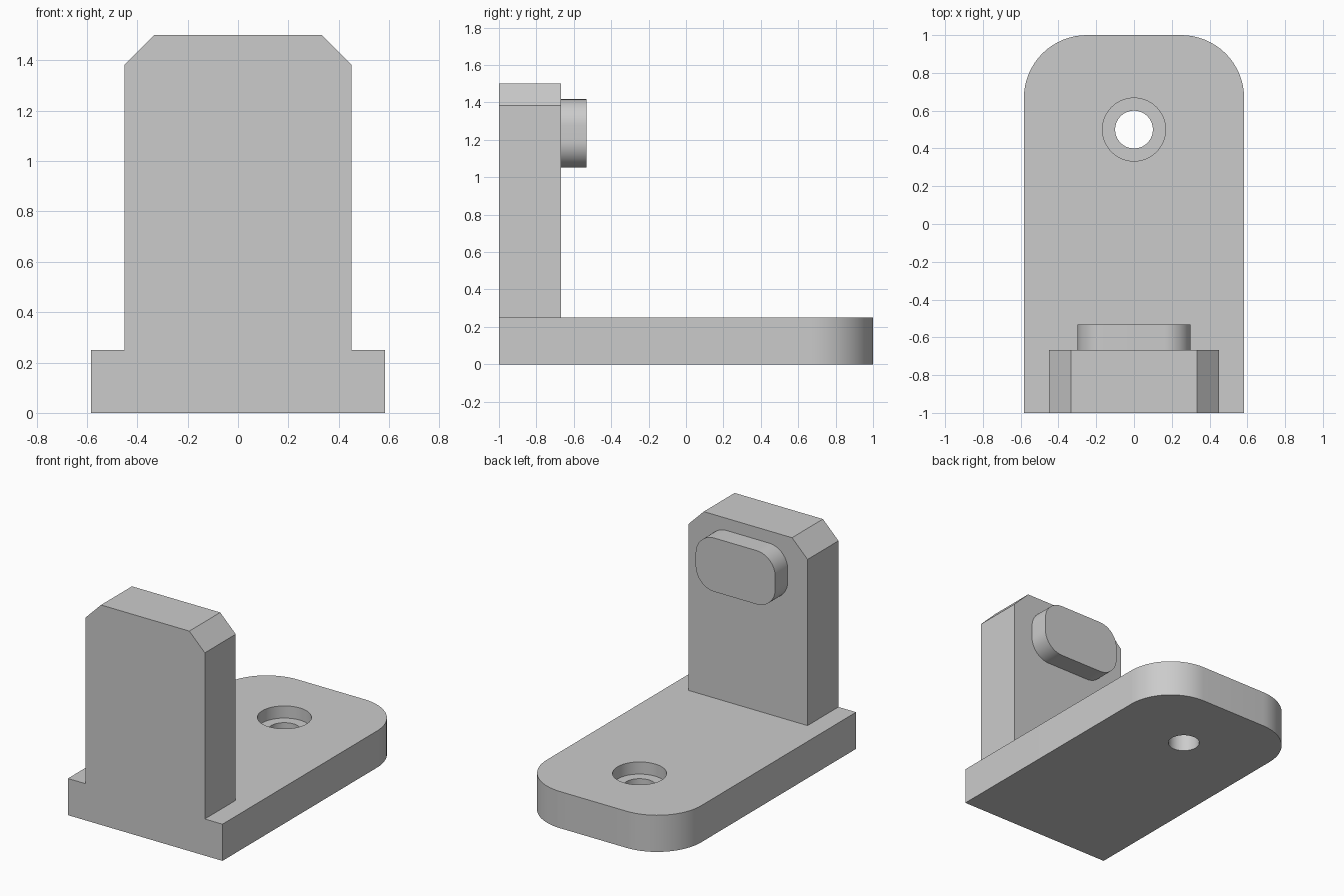
import bpy, bmesh, math
from mathutils import Matrix, Vector

if "Cube" in bpy.data.objects:
    bpy.data.objects.remove(bpy.data.objects["Cube"])

grey = bpy.data.materials.new("plain grey")
grey.use_nodes = True
grey.diffuse_color = (0.6, 0.6, 0.6, 1)
grey.node_tree.nodes["Principled BSDF"].inputs["Base Color"].default_value = (0.6, 0.6, 0.6, 1)

FLAT = Matrix.Identity(4)
# Profile drawn in x and z, extruded along +y
UPRIGHT = Matrix(((1, 0, 0, 0), (0, 0, 1, 0), (0, 1, 0, 0), (0, 0, 0, 1)))


def arc(cx, cy, r, start, sweep=90, steps=16):
    angles = [math.radians(start + sweep * i / steps) for i in range(steps + 1)]
    return [(cx + r * math.cos(a), cy + r * math.sin(a)) for a in angles]


def circle(cx, cy, r):
    return arc(cx, cy, r, 0, 360, 64)[:-1]


def rounded_box(cz, half_w, half_h, r):
    w, h = half_w - r, half_h - r
    return (arc(w, cz + h, r, 0) + arc(-w, cz + h, r, 90)
            + arc(-w, cz - h, r, 180) + arc(w, cz - h, r, 270))


def prism(name, outline, low, high, frame=FLAT):
    """Extrude a closed outline between two depths."""
    bm = bmesh.new()
    face = bm.faces.new([bm.verts.new((x, y, low)) for x, y in outline])
    new = bmesh.ops.extrude_face_region(bm, geom=[face])["geom"]
    bmesh.ops.translate(bm, vec=Vector((0, 0, high - low)),
                        verts=[v for v in new if isinstance(v, bmesh.types.BMVert)])
    bm.transform(frame)
    bmesh.ops.recalc_face_normals(bm, faces=bm.faces)
    mesh = bpy.data.meshes.new(name)
    bm.to_mesh(mesh)
    bm.free()
    mesh.materials.append(grey)
    obj = bpy.data.objects.new(name, mesh)
    bpy.context.collection.objects.link(obj)
    return obj


def activate(obj):
    bpy.ops.object.select_all(action="DESELECT")
    obj.select_set(True)
    bpy.context.view_layer.objects.active = obj


def cut(obj, cutter):
    mod = obj.modifiers.new("cut", "BOOLEAN")
    mod.operation, mod.solver, mod.object = "DIFFERENCE", "EXACT", cutter
    activate(obj)
    bpy.ops.object.modifier_apply(modifier=mod.name)


# Base plate with rounded rear corners
W, R, T = 0.583, 0.333, 0.25
base = prism("base_plate", [(-W, -1), (W, -1)] + arc(W - R, 1 - R, R, 0)
             + arc(R - W, 1 - R, R, 90), 0, T)

# Upright plate with chamfered top corners
U, C, TOP, BACK = 0.45, 0.117, 1.5, -0.667
upright = prism("upright_plate", [(-U, T), (U, T), (U, TOP - C), (U - C, TOP),
                                  (C - U, TOP), (-U, TOP - C)], -1, BACK, UPRIGHT)

# Collar around the slot on the rear of the upright
SLOT_Z = 1.234
collar = prism("slot_collar", rounded_box(SLOT_Z, 0.3, 0.183, 0.14), BACK, -0.533, UPRIGHT)

# Cutters: stepped screw hole and rounded slot
hole = prism("hole_cutter", circle(0, 0.5, 0.1), -0.1, 0.4)
bore = prism("counterbore_cutter", circle(0, 0.5, 0.167), T - 0.083, 0.4)
slot = prism("slot_cutter", rounded_box(SLOT_Z, 0.252, 0.134, 0.09), -1.1, -0.4, UPRIGHT)
for obj, cutter in ((base, hole), (base, bore), (upright, slot), (collar, slot)):
    cut(obj, cutter)
for cutter in (hole, bore, slot):
    bpy.data.objects.remove(cutter)

# Smooth the curved walls, keep the edges crisp
for obj in (base, upright, collar):
    activate(obj)
    bpy.ops.object.shade_smooth_by_angle(angle=math.radians(30))
